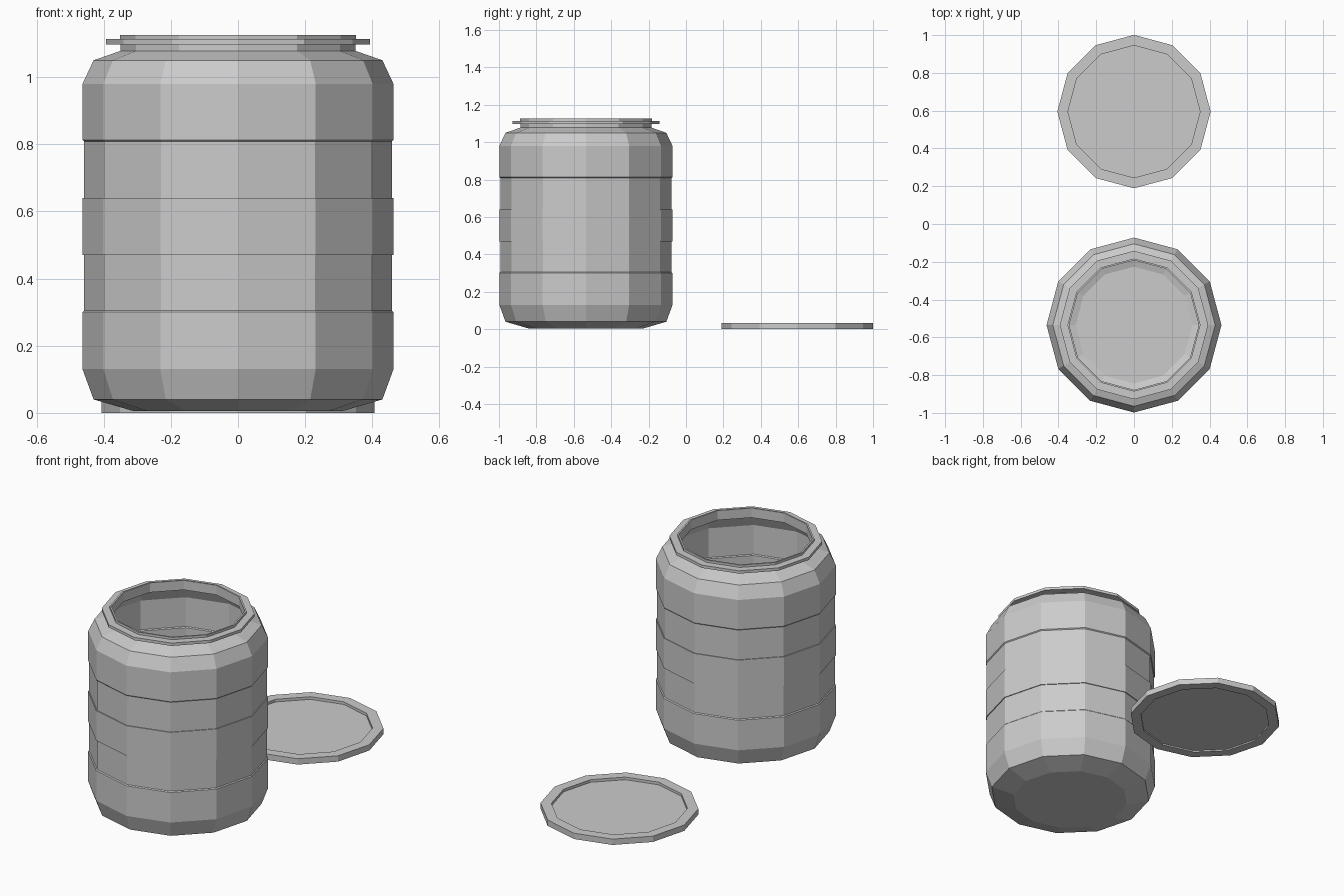
import bpy, bmesh
from math import sin, cos, pi

if "Cube" in bpy.data.objects:
    bpy.data.objects.remove(bpy.data.objects["Cube"])

SIDES = 12


def lathe(name, profile, y):
    """Revolve an (r, z) profile; r = 0 makes a pole that closes the surface."""
    bm = bmesh.new()
    rings = []
    for r, z in profile:
        if r == 0:
            rings.append([bm.verts.new((0, 0, z))] * SIDES)
        else:
            rings.append([bm.verts.new((r * cos(2 * pi * i / SIDES), r * sin(2 * pi * i / SIDES), z))
                          for i in range(SIDES)])
    for low, high in zip(rings, rings[1:]):
        for i in range(SIDES):
            j = (i + 1) % SIDES
            bm.faces.new(dict.fromkeys((low[i], low[j], high[j], high[i])))
    # merge the flat fans into single polygons
    bmesh.ops.dissolve_limit(bm, angle_limit=0.001, verts=bm.verts, edges=bm.edges)
    bmesh.ops.recalc_face_normals(bm, faces=bm.faces)
    mesh = bpy.data.meshes.new(name)
    bm.to_mesh(mesh)
    bm.free()
    ob = bpy.data.objects.new(name, mesh)
    ob.location.y = y
    bpy.context.collection.objects.link(ob)
    return ob


# Outer wall: base, stepped bands, shoulder, neck with flange
outer = [(0, 0.005), (0.31, 0.005), (0.43, 0.04), (0.463, 0.13), (0.463, 0.30),
         (0.458, 0.305), (0.458, 0.47), (0.463, 0.47), (0.463, 0.64),
         (0.458, 0.64), (0.458, 0.808), (0.463, 0.813), (0.463, 0.98),
         (0.43, 1.05), (0.35, 1.078), (0.35, 1.097), (0.393, 1.097),
         (0.393, 1.113), (0.352, 1.113), (0.352, 1.126)]
# Inner wall: thin shell that follows the outside
inner = [(0.343, 1.126), (0.343, 1.072), (0.424, 1.044), (0.456, 0.978), (0.456, 0.813),
         (0.451, 0.808), (0.451, 0.305), (0.456, 0.30), (0.456, 0.131),
         (0.424, 0.046), (0.309, 0.012), (0, 0.012)]
lathe("jar_body", outer + inner, -0.535)

# Lid: raised rim with a shallow recess on both faces
lathe("lid", [(0, 0.008), (0.35, 0.008), (0.35, 0), (0.406, 0),
              (0.406, 0.033), (0.35, 0.033), (0.35, 0.018), (0, 0.018)], 0.595)
